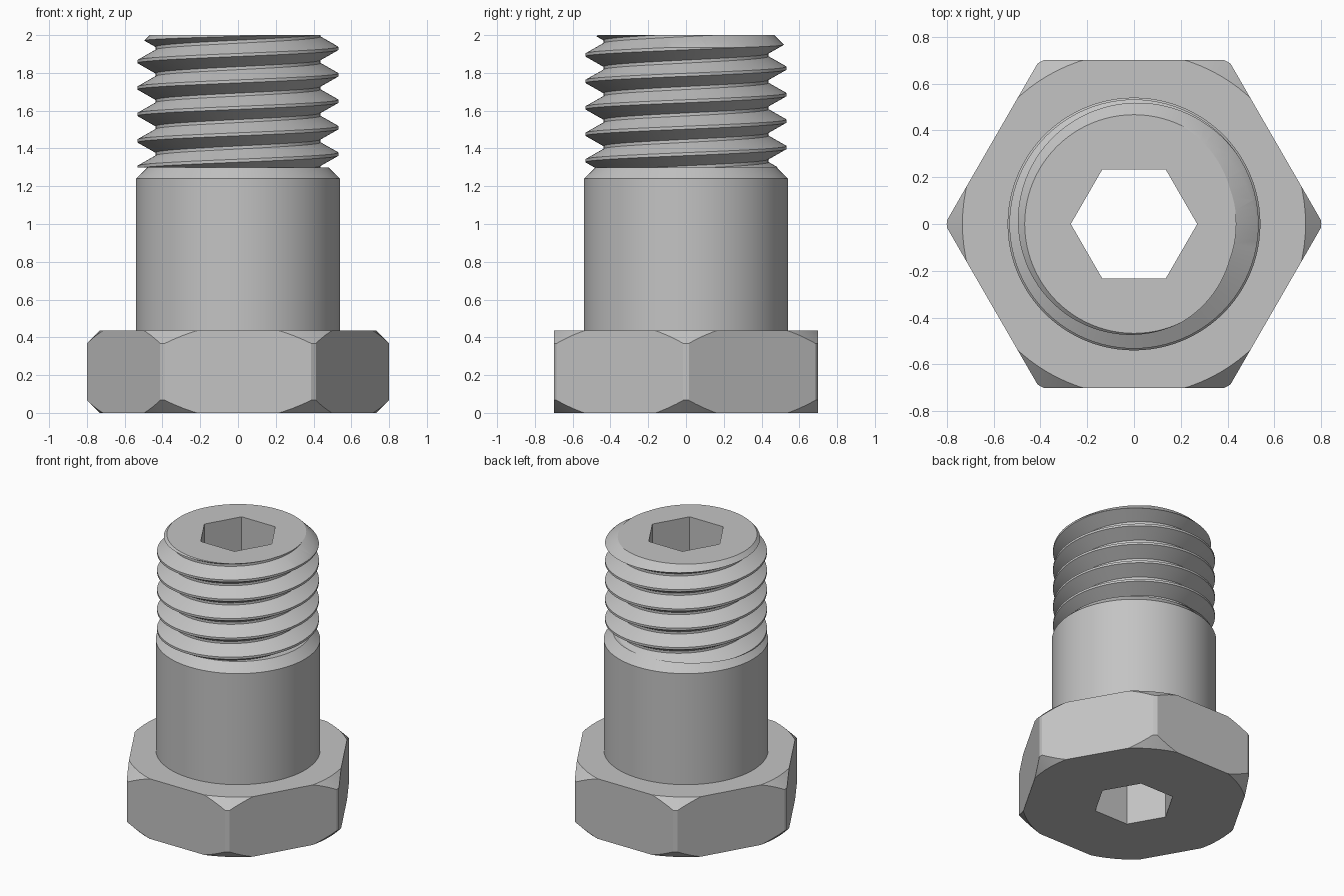
import bpy, bmesh, math

SEGS = 96
PITCH, CREST_R, ROOT_R = 0.14, 0.532, 0.437
CREST_HALF, ROOT_HALF = 0.008, 0.062
THREAD_Z, TOP_Z, HEAD_Z = 1.30, 2.0, 0.435

cube = bpy.data.objects.get("Cube")
if cube:
    bpy.data.objects.remove(cube, do_unlink=True)

steel = bpy.data.materials.new("grey steel")
steel.use_nodes = True
GREY = (0.55, 0.55, 0.55, 1.0)
steel.diffuse_color = GREY
steel.node_tree.nodes["Principled BSDF"].inputs["Base Color"].default_value = GREY


def skin(name, columns):
    """Closed solid from columns of points around the z axis."""
    bm = bmesh.new()
    cols = [[bm.verts.new(p) for p in col] for col in columns]
    for a, b in zip(cols, cols[1:]):
        for i in range(len(a) - 1):
            bm.faces.new((a[i], b[i], b[i + 1], a[i + 1]))
    bmesh.ops.remove_doubles(bm, verts=bm.verts, dist=1e-5)
    bmesh.ops.holes_fill(bm, edges=[e for e in bm.edges if e.is_boundary], sides=0)
    bmesh.ops.recalc_face_normals(bm, faces=bm.faces)
    mesh = bpy.data.meshes.new(name)
    bm.to_mesh(mesh)
    bm.free()
    mesh.materials.append(steel)
    ob = bpy.data.objects.new(name, mesh)
    bpy.context.collection.objects.link(ob)
    return ob


def around(r, z, angle):
    return (r * math.cos(angle), r * math.sin(angle), z)


def lathe(name, profile, segs=SEGS):
    return skin(name, [[around(r, z, math.tau * i / segs) for r, z in profile]
                       for i in range(segs + 1)])


def select(ob):
    bpy.ops.object.select_all(action='DESELECT')
    ob.select_set(True)
    bpy.context.view_layer.objects.active = ob


def cut(ob, tool, operation):
    mod = ob.modifiers.new("cut", 'BOOLEAN')
    mod.operation, mod.object, mod.solver = operation, tool, 'EXACT'
    select(ob)
    bpy.ops.object.modifier_apply(modifier=mod.name)


# Hexagonal head with both rims chamfered by a turned envelope
head = lathe("hex_head", [(0.808, -0.1), (0.808, 0.6)], 6)
envelope = lathe("head_envelope", [(0.733, 0), (0.8, 0.067),
                                   (0.8, HEAD_Z - 0.067), (0.733, HEAD_Z)])
cut(head, envelope, 'INTERSECT')

# Plain shank with a chamfered shoulder
shank = lathe("shank", [(0.54, HEAD_Z), (0.54, 1.24), (0.48, THREAD_Z)])


# Right-handed helical thread
def thread_column(angle):
    crest = 1.93 + PITCH * angle / math.tau
    low, high = THREAD_Z, TOP_Z + 0.2
    heights = [low]
    for k in range(-7, 4):
        for d in (-ROOT_HALF, -CREST_HALF, CREST_HALF, ROOT_HALF):
            heights.append(min(max(crest + k * PITCH + d, low), high))
    heights.append(high)
    points = []
    for z in heights:
        d = abs((z - crest + PITCH / 2) % PITCH - PITCH / 2)
        t = min(max((d - CREST_HALF) / (ROOT_HALF - CREST_HALF), 0), 1)
        points.append(around(CREST_R + t * (ROOT_R - CREST_R), z, angle))
    return points


thread = skin("thread", [thread_column(math.tau * i / SEGS) for i in range(SEGS + 1)])

# Chamfered tip of the thread
tip = lathe("tip_envelope", [(0.667, 1.2), (0.667, TOP_Z - 0.2), (0.467, TOP_Z)])
cut(thread, tip, 'INTERSECT')

# Hexagonal socket running right through
socket = lathe("socket_cutter", [(0.27, -0.2), (0.27, 2.3)], 6)
for part in (head, shank, thread):
    cut(part, socket, 'DIFFERENCE')
    select(part)
    bpy.ops.object.shade_smooth_by_angle(angle=math.radians(20))

for helper in (envelope, tip, socket):
    bpy.data.objects.remove(helper, do_unlink=True)
